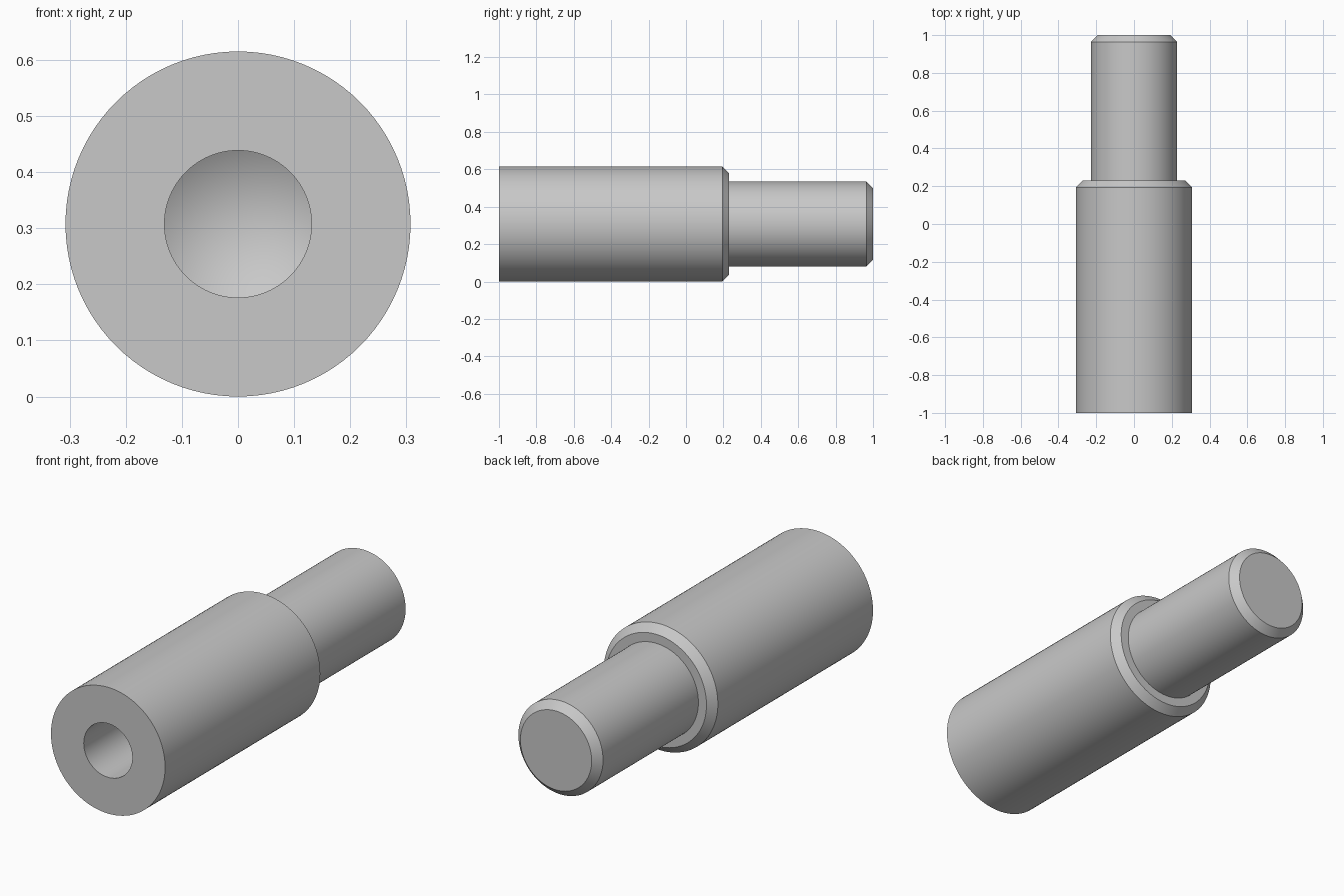
import bpy
import bmesh
import math
from mathutils import Vector

cube = bpy.data.objects.get("Cube")
if cube:
    bpy.data.objects.remove(cube, do_unlink=True)

# Main dimensions
BODY_R = 0.3075
STUD_R = 0.228
HOLE_R = 0.131
CHAMFER = 0.036
FRONT, SHOULDER, BACK = -1.0, 0.23, 1.0
HOLE_END = FRONT + 0.77
TIP = HOLE_END + HOLE_R / math.tan(math.radians(59))
SEGMENTS = 96

steel = bpy.data.materials.new("steel grey")
steel.use_nodes = True
grey = (0.58, 0.58, 0.58, 1.0)
steel.diffuse_color = grey
steel.node_tree.nodes["Principled BSDF"].inputs["Base Color"].default_value = grey


def lathe(name, profile, material):
    """Revolve (radius, y) points about the lengthwise axis."""
    bm = bmesh.new()
    verts = [bm.verts.new((r, y, 0)) for r, y in profile]
    edges = [bm.edges.new(pair) for pair in zip(verts, verts[1:])]
    bmesh.ops.spin(bm, geom=verts + edges, cent=(0, 0, 0), axis=(0, 1, 0),
                   angle=math.tau, steps=SEGMENTS, use_merge=True)
    bmesh.ops.remove_doubles(bm, verts=bm.verts, dist=0.0001)
    bmesh.ops.recalc_face_normals(bm, faces=bm.faces)
    bmesh.ops.translate(bm, verts=bm.verts, vec=Vector((0, 0, BODY_R)))
    mesh = bpy.data.meshes.new(name)
    bm.to_mesh(mesh)
    bm.free()
    mesh.materials.append(material)
    obj = bpy.data.objects.new(name, mesh)
    bpy.context.collection.objects.link(obj)
    bpy.ops.object.select_all(action='DESELECT')
    obj.select_set(True)
    bpy.context.view_layer.objects.active = obj
    bpy.ops.object.shade_smooth_by_angle(angle=math.radians(30))
    return obj


# Stepped pin: drilled hole, body, chamfered shoulder, chamfered stud
lathe("stepped_pin", [
    (0, TIP),
    (HOLE_R, HOLE_END),
    (HOLE_R, FRONT),
    (BODY_R, FRONT),
    (BODY_R, SHOULDER - CHAMFER),
    (BODY_R - CHAMFER, SHOULDER),
    (STUD_R, SHOULDER),
    (STUD_R, BACK - CHAMFER),
    (STUD_R - CHAMFER, BACK),
    (0, BACK),
], steel)
